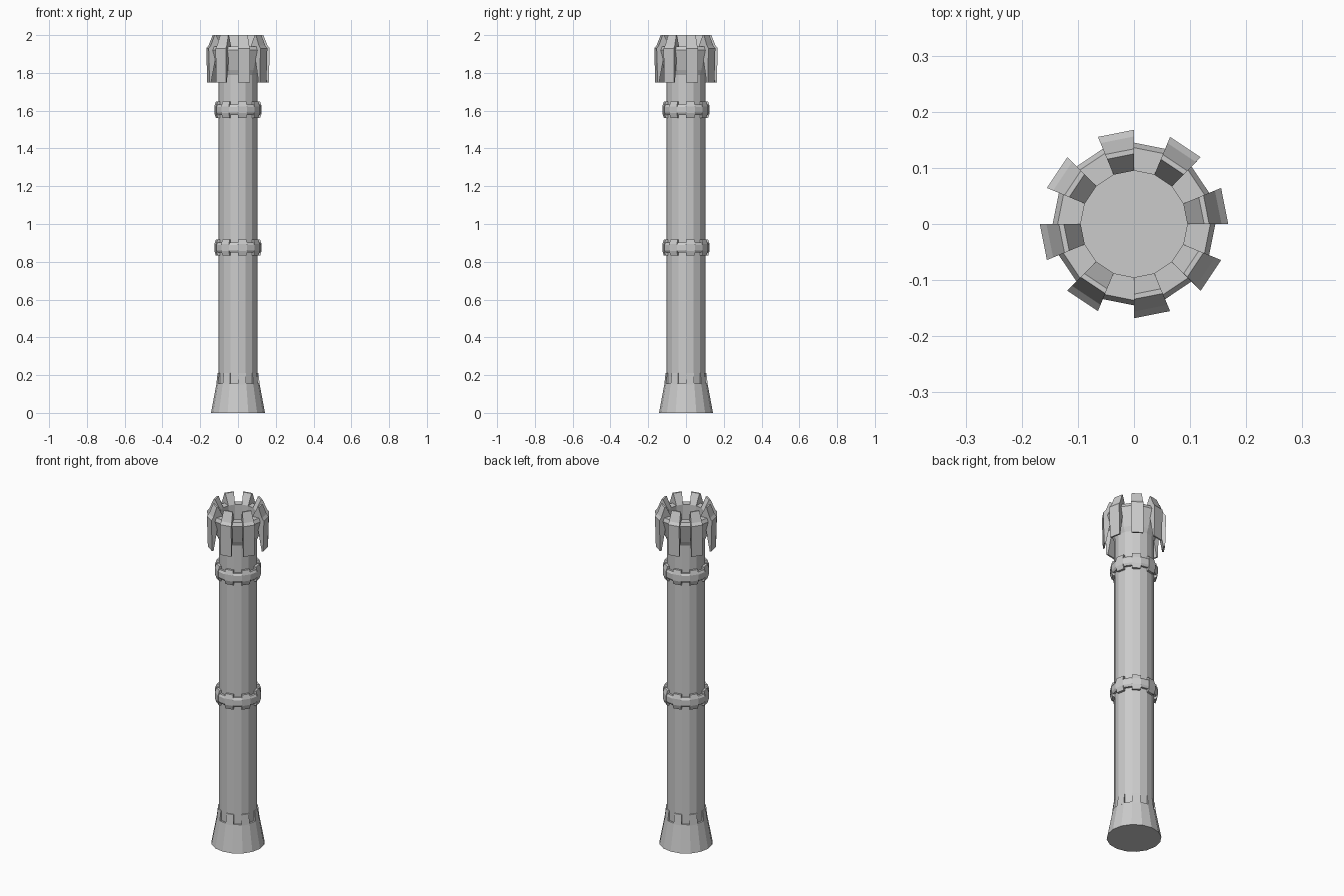
import bpy, bmesh
from math import cos, sin, pi

if "Cube" in bpy.data.objects:
    bpy.data.objects.remove(bpy.data.objects["Cube"])

SIDES = 16
STEP = 2 * pi / SIDES


def pt(r, z, i):
    return (r * cos(i * STEP), r * sin(i * STEP), z)


def finish(bm, name):
    bmesh.ops.recalc_face_normals(bm, faces=bm.faces)
    me = bpy.data.meshes.new(name)
    bm.to_mesh(me)
    bm.free()
    ob = bpy.data.objects.new(name, me)
    bpy.context.collection.objects.link(ob)
    return ob


def revolve(name, profile):
    """Open (r, z) profile turned around z; both ends are capped."""
    bm = bmesh.new()
    rings = [[bm.verts.new(pt(r, z, i)) for i in range(SIDES)] for r, z in profile]
    for a, b in zip(rings, rings[1:]):
        for i in range(SIDES):
            j = (i + 1) % SIDES
            bm.faces.new((a[i], a[j], b[j], b[i]))
    bm.faces.new(rings[0])
    bm.faces.new(rings[-1])
    return finish(bm, name)


def teeth(name, profile):
    """Closed (r, z) section swept over every other side of the tower."""
    bm = bmesh.new()
    n = len(profile)
    for i in range(0, SIDES, 2):
        a = [bm.verts.new(pt(r, z, i)) for r, z in profile]
        b = [bm.verts.new(pt(r, z, i + 1)) for r, z in profile]
        bm.faces.new(a)
        bm.faces.new(b)
        for k in range(n):
            m = (k + 1) % n
            bm.faces.new((a[k], a[m], b[m], b[k]))
    return finish(bm, name)


# Flared foot with teeth running up the shaft
revolve("foot", [(0.143, 0), (0.114, 0.155), (0.10, 0.155)])
teeth("foot_teeth", [(0.095, 0.15), (0.115, 0.15), (0.108, 0.21), (0.095, 0.215)])

# Shaft flaring into the hollow crown
revolve("shaft_and_crown", [(0.104, 0.15), (0.104, 1.79), (0.115, 1.815), (0.145, 1.92),
                            (0.136, 1.94), (0.095, 1.94), (0.095, 1.82)])

# Toothed bands around the shaft
for name, z in (("lower_band", 0.875), ("upper_band", 1.605)):
    revolve(name, [(0.10, z - 0.027), (0.116, z - 0.027), (0.123, z - 0.015),
                   (0.123, z + 0.015), (0.116, z + 0.027), (0.10, z + 0.027)])
    teeth(name + "_teeth", [(0.10, z - 0.043), (0.117, z - 0.043), (0.125, z - 0.018),
                            (0.125, z + 0.018), (0.117, z + 0.043), (0.10, z + 0.043)])

# Merlons with hanging blades
teeth("merlons", [(0.095, 1.94), (0.125, 2.0), (0.134, 2.0), (0.156, 1.945), (0.168, 1.93),
                  (0.163, 1.75), (0.154, 1.75), (0.130, 1.87), (0.12, 1.92)])
